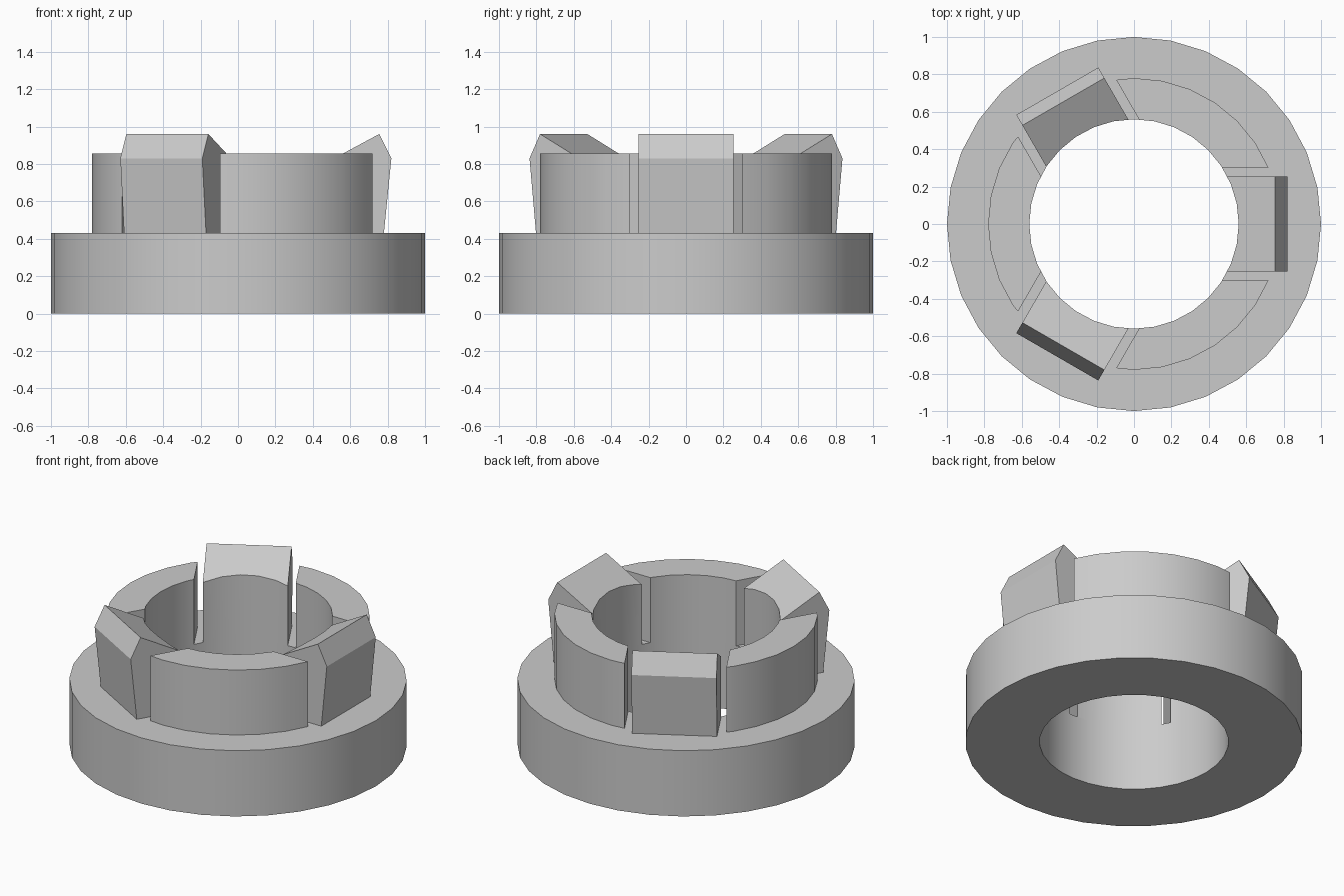
import bpy
import bmesh
import math
from mathutils import Matrix

SIDES = 32
BORE, COLLAR_R, FLANGE_R = 0.56, 0.78, 1.0
SHELF, TOP = 0.43, 0.855
CLIP_HALF, SLOT_HALF = 0.253, 0.303

if "Cube" in bpy.data.objects:
    bpy.data.objects.remove(bpy.data.objects["Cube"])

grey = bpy.data.materials.new("plain grey")
grey.use_nodes = True
grey.diffuse_color = (0.6, 0.6, 0.6, 1)
grey.node_tree.nodes["Principled BSDF"].inputs["Base Color"].default_value = grey.diffuse_color


def finish(name, bm):
    bmesh.ops.recalc_face_normals(bm, faces=bm.faces)
    mesh = bpy.data.meshes.new(name)
    bm.to_mesh(mesh)
    bm.free()
    mesh.materials.append(grey)
    obj = bpy.data.objects.new(name, mesh)
    bpy.context.collection.objects.link(obj)
    return obj


def ring(name, inner, outer, z0, z1):
    """Ring with a rectangular section, turned about z."""
    bm = bmesh.new()
    loops = []
    for i in range(SIDES):
        a = math.tau * i / SIDES
        loops.append([bm.verts.new((r * math.cos(a), r * math.sin(a), z))
                      for r, z in ((inner, z0), (outer, z0), (outer, z1), (inner, z1))])
    for i in range(SIDES):
        a, b = loops[i], loops[(i + 1) % SIDES]
        for j in range(4):
            k = (j + 1) % 4
            bm.faces.new((a[j], b[j], b[k], a[k]))
    return finish(name, bm)


def prism(name, profile, half, angle):
    """Radial (r, z) profile extruded sideways, then turned to its angle."""
    bm = bmesh.new()
    face = bm.faces.new([bm.verts.new((r, -half, z)) for r, z in profile])
    out = bmesh.ops.extrude_face_region(bm, geom=[face])
    moved = [v for v in out["geom"] if isinstance(v, bmesh.types.BMVert)]
    bmesh.ops.translate(bm, verts=moved, vec=(0, 2 * half, 0))
    bmesh.ops.transform(bm, matrix=Matrix.Rotation(angle, 4, "Z"), verts=bm.verts)
    return finish(name, bm)


def cut(obj, cutter):
    cutter.hide_render = True
    mod = obj.modifiers.new("cut", "BOOLEAN")
    mod.operation = "DIFFERENCE"
    mod.solver = "EXACT"
    mod.object = cutter
    bpy.context.view_layer.objects.active = obj
    bpy.ops.object.modifier_apply(modifier=mod.name)
    bpy.data.objects.remove(cutter)


def bore_cutter():
    bm = bmesh.new()
    bmesh.ops.create_cone(bm, cap_ends=True, segments=SIDES, radius1=BORE,
                          radius2=BORE, depth=4)
    return finish("bore_cutter", bm)


# Flange and slotted collar
flange = ring("flange", BORE, FLANGE_R, 0, SHELF)
collar = ring("collar", BORE, COLLAR_R, SHELF, TOP)
parts = [flange, collar]

# Three snap clips, each standing in its own slot
clip_profile = [(0.3, SHELF), (0.78, SHELF), (0.82, 0.83), (0.755, 0.96), (0.3, 0.715)]
slot_profile = [(0.2, 0.3), (1.1, 0.3), (1.1, 1.1), (0.2, 1.1)]
for i, side in enumerate(("left", "back_right", "front_right")):
    angle = math.tau * i / 3
    cut(collar, prism("slot_cutter", slot_profile, SLOT_HALF, angle))
    clip = prism("clip_" + side, clip_profile, CLIP_HALF, angle)
    cut(clip, bore_cutter())
    parts.append(clip)

# Smooth round walls, crisp edges
bpy.ops.object.select_all(action="DESELECT")
for obj in parts:
    obj.select_set(True)
bpy.context.view_layer.objects.active = flange
bpy.ops.object.shade_smooth_by_angle(angle=math.radians(25))
